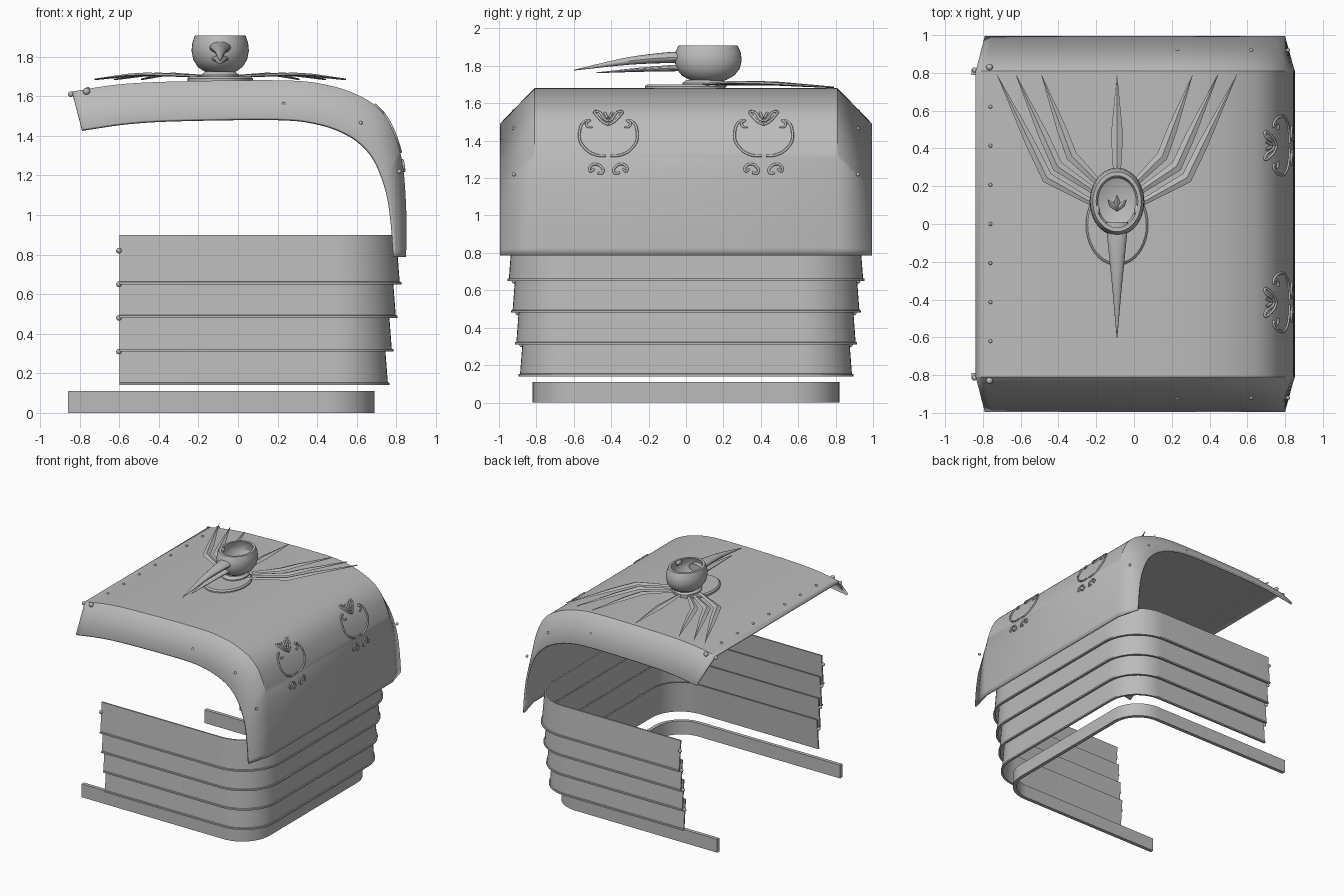
import bpy, bmesh, math
from mathutils import Vector

if "Cube" in bpy.data.objects:
    bpy.data.objects.remove(bpy.data.objects["Cube"])

GREY = bpy.data.materials.new("plain_grey")
GREY.diffuse_color = (0.5, 0.5, 0.5, 1)
GREY.use_nodes = True
GREY.node_tree.nodes["Principled BSDF"].inputs["Base Color"].default_value = GREY.diffuse_color


def make(name, verts, faces, fix=True):
    me = bpy.data.meshes.new(name)
    me.from_pydata([tuple(v) for v in verts], [], faces)
    if fix:
        bm = bmesh.new()
        bm.from_mesh(me)
        bmesh.ops.recalc_face_normals(bm, faces=bm.faces)
        bm.to_mesh(me)
        bm.free()
    me.materials.append(GREY)
    ob = bpy.data.objects.new(name, me)
    bpy.context.collection.objects.link(ob)
    return ob


def spline(pts, n=6):
    """Smooth path through the points."""
    p = [Vector(q) for q in pts]
    p = [p[0] * 2 - p[1]] + p + [p[-1] * 2 - p[-2]]
    out = []
    for a, b, c, d in zip(p, p[1:], p[2:], p[3:]):
        for k in range(n):
            t = k / n
            out.append(0.5 * (2 * b + (c - a) * t + (2 * a - 5 * b + 4 * c - d) * t * t
                              + (3 * b - a - 3 * c + d) * t ** 3))
    return out + [p[-2]]


def rings(name, loops, cap=True):
    """Skin over closed rings of equal size."""
    n = len(loops[0])
    faces = [(i * n + j, i * n + (j + 1) % n, (i + 1) * n + (j + 1) % n, (i + 1) * n + j)
             for i in range(len(loops) - 1) for j in range(n)]
    if cap:
        faces += [tuple(range(n)), tuple(range((len(loops) - 1) * n, len(loops) * n))]
    return make(name, [v for l in loops for v in l], faces)


def u_sweep(name, x0, xr, w, R, section):
    """Sweep a section (outward offset, z) round a U that opens to -x."""
    path = [((x0, -w), (0, -1))]
    for cy, a0 in ((-(w - R), -90), (w - R, 0)):
        for k in range(13):
            a = math.radians(a0 + k * 7.5)
            c, s = math.cos(a), math.sin(a)
            path.append(((xr - R + R * c, cy + R * s), (c, s)))
    path.append(((x0, w), (0, 1)))
    return rings(name, [[(p[0] + n[0] * o, p[1] + n[1] * o, z) for o, z in section]
                        for p, n in path])


def lathe(name, prof, cx, cy, sx, sy, segs=40):
    return rings(name, [[(cx + r * sx * math.cos(2 * math.pi * k / segs),
                          cy + r * sy * math.sin(2 * math.pi * k / segs), z)
                         for k in range(segs)] for r, z in prof])


def balls(name, items):
    """Rivets or other ellipsoids: (centre, radii)."""
    bm = bmesh.new()
    for c, r in items:
        res = bmesh.ops.create_uvsphere(bm, u_segments=12, v_segments=8, radius=1)
        for v in res["verts"]:
            v.co = Vector([v.co[i] * r[i] + c[i] for i in range(3)])
    me = bpy.data.meshes.new(name)
    bm.to_mesh(me)
    bm.free()
    me.materials.append(GREY)
    bpy.context.collection.objects.link(bpy.data.objects.new(name, me))


# Base rail
u_sweep("base_rail", -0.86, 0.69, 0.82, 0.25, [(0, 0), (0, 0.11), (-0.03, 0.11), (-0.03, 0)])

# Four overlapping side bands, each flared with a lip at the bottom
studs = []
for i in range(4):
    z, g = 0.14 + 0.17 * i, 0.02 * i
    u_sweep(f"side_band_{i + 1}", -0.6, 0.757 + g, 0.887 + g, 0.27 + g,
            [(0.008, z), (0.008, z + 0.012), (0, z + 0.014), (-0.018, z + 0.25),
             (-0.03, z + 0.25), (-0.01, z)])
    studs += [((-0.602, s * (0.878 + g), z + 0.17), (0.014,) * 3) for s in (-1, 1)]
balls("band_rivets", studs)

# Curved roof shell: flat across the middle, chamfered down to each side rim
top = spline([(-.838, 1.624), (-.6, 1.66), (-.3, 1.675), (.24, 1.68), (.46, 1.655), (.61, 1.604),
              (.71, 1.538), (.778, 1.437), (.83, 1.27), (.85, 1.03), (.85, .787)])
rim = spline([(-.79, 1.436), (-.55, 1.47), (-.28, 1.485), (.2, 1.49), (.4, 1.468), (.54, 1.42),
              (.635, 1.355), (.705, 1.265), (.76, 1.12), (.785, .97), (.80, .787)])
verts = []
for a, b in zip(top, rim):
    verts += [(b.x, -0.995, b.y), (a.x, -0.81, a.y), (a.x, 0.81, a.y), (b.x, 0.995, b.y)]
faces = [(4 * i + j, 4 * i + 4 + j, 4 * i + 5 + j, 4 * i + 1 + j)
         for i in range(len(top) - 1) for j in range(3)]
shell = make("roof_shell", verts, faces, fix=False)
mod = shell.modifiers.new("thickness", "SOLIDIFY")
mod.thickness, mod.offset = 0.016, -1

# Roof rivets
items = [((-0.76, 0.207 * k, 1.638), (0.01,) * 3) for k in range(-3, 4)]
for s in (-1, 1):
    items += [((-0.765, s * 0.83, 1.625), (0.018,) * 3), ((-0.845, s * 0.815, 1.61), (0.014,) * 3),
              ((0.815, s * 0.92, 1.28 - 0.06), (0.011,) * 3),
              ((0.23, s * 0.92, 1.56), (0.01,) * 3), ((0.62, s * 0.92, 1.465), (0.01,) * 3)]
balls("roof_rivets", items)


def roof_x(z):
    for a, b in zip(top, top[1:]):
        if a.x > 0.3 and a.y >= z >= b.y:
            return a.x + (b.x - a.x) * (a.y - z) / max(a.y - b.y, 1e-6)
    return 0.85


# Scroll ornaments on the curved end (sideways offset, z), mirrored
scrolls = [
    [(.085, 1.473), (.11, 1.475), (.118, 1.495), (.10, 1.508), (.125, 1.505), (.15, 1.47),
     (.152, 1.40), (.11, 1.345), (.06, 1.322), (.012, 1.32)],
    [(.075, 1.25), (.095, 1.235), (.10, 1.255), (.08, 1.274), (.05, 1.27), (.028, 1.245),
     (.035, 1.225), (.06, 1.228)],
    [(0, 1.485), (.035, 1.505), (.075, 1.552), (.045, 1.55), (.02, 1.515), (0, 1.505)],
    [(.004, 1.52), (.02, 1.55)],
]
cu = bpy.data.curves.new("scroll_ornaments", "CURVE")
cu.dimensions, cu.bevel_depth, cu.bevel_resolution = "3D", 0.007, 1
cu.use_fill_caps = True
cu.materials.append(GREY)
for cy in (-0.415, 0.415):
    for s in (-1, 1):
        for line in scrolls:
            pts = spline(line, 5)
            sp = cu.splines.new("POLY")
            sp.points.add(len(pts) - 1)
            for q, p in zip(sp.points, pts):
                q.co = (roof_x(p.y) + 0.003, cy + s * p.x, p.y, 1)
bpy.context.collection.objects.link(bpy.data.objects.new("scroll_ornaments", cu))

# Bird ornament: oval plate, collar and open bowl-shaped head
CX = -0.09
lathe("oval_plate", [(1, 1.67), (1, 1.69), (0.94, 1.70)], CX, -0.005, 0.165, 0.215)
lathe("collar", [(1, 1.69), (1, 1.708), (0.8, 1.725)], CX, 0.1, 0.095, 0.12)
lathe("bowl_head", [(0.35, 1.712), (0.55, 1.725), (0.78, 1.748), (0.94, 1.785), (1, 1.83),
                    (0.97, 1.872), (0.88, 1.908), (0.76, 1.908), (0.84, 1.87), (0.85, 1.83),
                    (0.7, 1.78), (0.4, 1.76), (0.05, 1.755)], CX, 0.118, 0.145, 0.18)
balls("eyes", [((CX + s * 0.108, 0.07, 1.885), (0.018, 0.036, 0.02)) for s in (-1, 1)])


def beak(name, stations):
    rings(name, [[(CX + rx * math.cos(k * math.pi / 8), y, z + rz * math.sin(k * math.pi / 8))
                  for k in range(16)] for y, z, rx, rz in spline(stations, 4)])


beak("upper_beak", [(0.01, 1.845, .058, .03), (-.07, 1.845, .052, .03), (-.2, 1.837, .039, .025),
                    (-.35, 1.82, .024, .018), (-.6, 1.777, .002, .002)])
beak("lower_beak", [(0.0, 1.79, .045, .018), (-.07, 1.788, .04, .017), (-.25, 1.779, .025, .011),
                    (-.48, 1.763, .002, .002)])


def feather(name, path, widths):
    """Thin blade with a raised middle ridge."""
    p = [Vector(q) for q in path]
    loops = []
    for i, (q, w) in enumerate(zip(p, widths)):
        t = p[min(i + 1, len(p) - 1)] - p[max(i - 1, 0)]
        side = Vector((-t.y, t.x, 0)).normalized() * w
        loops.append([q + side, q + Vector((0, 0, 0.003 + w * 0.3)), q - side,
                      q - Vector((0, 0, 0.005))])
    rings(name, loops)


# Wing feathers, mirrored, and the tail feather
wing = [((-.20, .10), (-.46, .245), (-.725, .79)), ((-.19, .16), (-.405, .305), (-.625, .79)),
        ((-.17, .20), (-.33, .36), (-.49, .79))]
for i, (a, b, c) in enumerate(wing):
    for s, side in ((1, "left"), (-1, "right")):
        m = lambda q, z: (CX + s * (q[0] - CX), q[1], z)
        mid = ((b[0] * 2 + c[0]) / 3, (b[1] * 2 + c[1]) / 3)
        feather(f"{side}_feather_{i + 1}",
                [m(a, 1.70), m(b, 1.708), m(mid, 1.704), m(c, 1.686)], [.016, .03, .026, .001])
feather("tail_feather", [(CX, .2, 1.70), (CX, .47, 1.70), (CX, .79, 1.686)], [.016, .032, .001])

# Leaf inside the bowl
for k, (dx, dy) in enumerate([(-.05, .06), (0, .085), (.05, .06)]):
    feather(f"bowl_leaf_{k + 1}", [(CX, .07, 1.77), (CX + dx * .55, .07 + dy * .55, 1.785),
                                   (CX + dx, .07 + dy, 1.79)], [.004, .015, .001])

# Smooth shading with sharp edges kept
for ob in bpy.data.objects:
    ob.select_set(ob.type == "MESH")
bpy.context.view_layer.objects.active = shell
bpy.ops.object.shade_smooth_by_angle(angle=math.radians(30))
